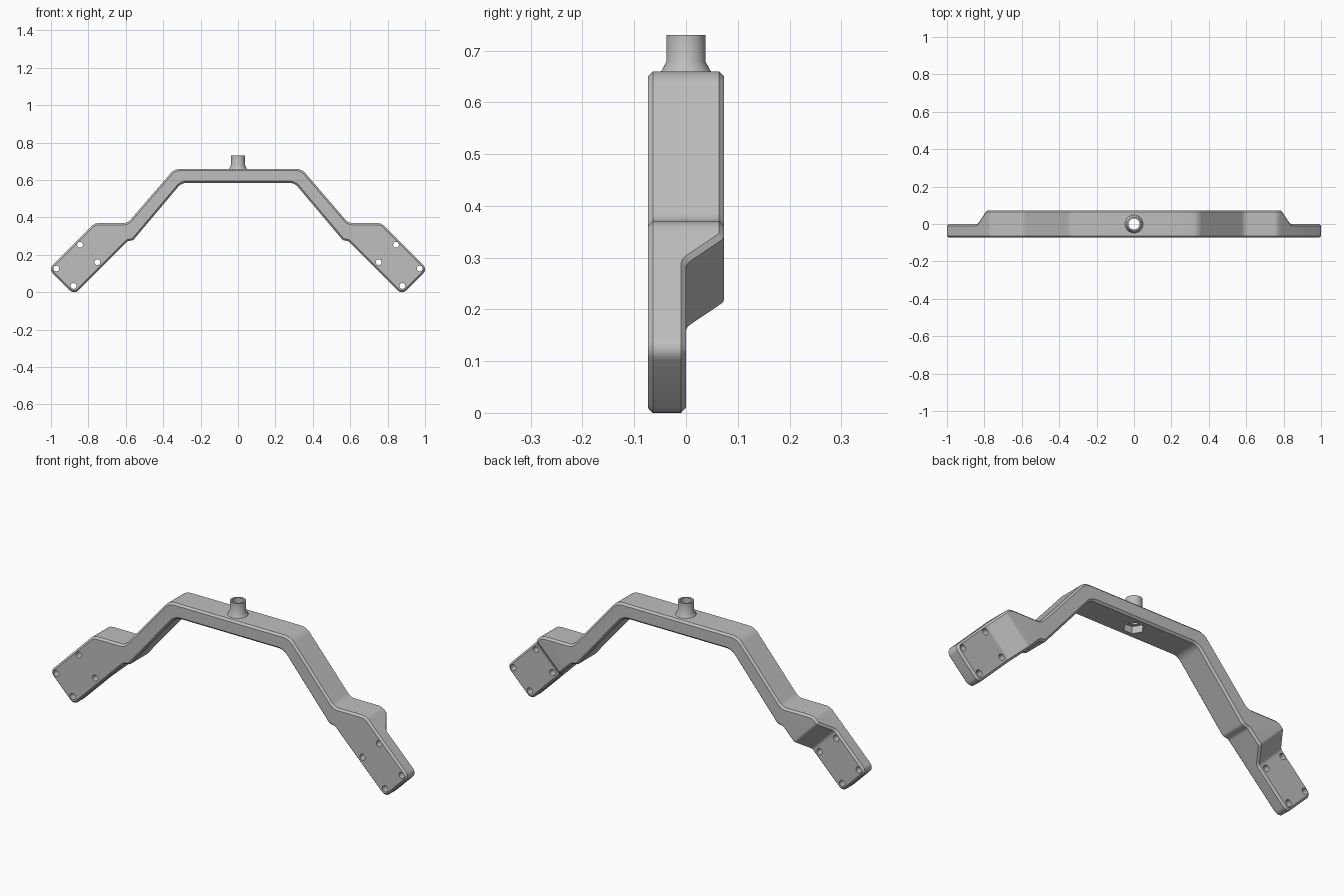
import bpy, bmesh, math
from mathutils import Vector

if "Cube" in bpy.data.objects:
    bpy.data.objects.remove(bpy.data.objects["Cube"], do_unlink=True)

grey = bpy.data.materials.new("plain_grey")
grey.use_nodes = True
grey.diffuse_color = (0.52, 0.52, 0.52, 1)
grey.node_tree.nodes["Principled BSDF"].inputs["Base Color"].default_value = grey.diffuse_color

DEPTH = 0.0735
ROOT = math.sqrt(0.5)


def finish(name, bm):
    bmesh.ops.recalc_face_normals(bm, faces=bm.faces)
    mesh = bpy.data.meshes.new(name)
    bm.to_mesh(mesh)
    bm.free()
    mesh.materials.append(grey)
    ob = bpy.data.objects.new(name, mesh)
    bpy.context.collection.objects.link(ob)
    return ob


def rounded(corners, steps=6):
    """Round each (x, y, radius) corner of a closed outline."""
    out = []
    for i, (x, y, r) in enumerate(corners):
        p = Vector((x, y))
        if r == 0:
            out.append(p)
            continue
        a = (Vector(corners[i - 1][:2]) - p).normalized()
        b = (Vector(corners[(i + 1) % len(corners)][:2]) - p).normalized()
        half = a.angle(b) / 2
        centre = p + (a + b).normalized() * r / math.sin(half)
        start = p + a * r / math.tan(half) - centre
        end = p + b * r / math.tan(half) - centre
        turn = start.angle(end)
        for k in range(steps + 1):
            t = k / steps
            out.append(centre + (start * math.sin((1 - t) * turn)
                                 + end * math.sin(t * turn)) / math.sin(turn))
    return out


def prism(name, outline, low, high, place):
    """Extrude an outline from low to high; place maps (u, v, w) to space."""
    bm = bmesh.new()
    rings = [[bm.verts.new(place(p[0], p[1], w)) for p in outline] for w in (low, high)]
    for ring in rings:
        bm.faces.new(ring)
    n = len(outline)
    for i in range(n):
        j = (i + 1) % n
        bm.faces.new((rings[0][i], rings[0][j], rings[1][j], rings[1][i]))
    return finish(name, bm)


def circle(x, y, r, sides):
    return [(x + r * math.cos(k * math.tau / sides), y + r * math.sin(k * math.tau / sides))
            for k in range(sides)]


def apply(ob, mod):
    bpy.ops.object.select_all(action="DESELECT")
    bpy.context.view_layer.objects.active = ob
    ob.select_set(True)
    bpy.ops.object.modifier_apply(modifier=mod.name)


def cut(ob, cutter):
    cutter.hide_render = True
    mod = ob.modifiers.new("cut", "BOOLEAN")
    mod.operation = "DIFFERENCE"
    mod.solver = "EXACT"
    mod.object = cutter
    apply(ob, mod)
    bpy.data.objects.remove(cutter, do_unlink=True)


def smooth(ob):
    bpy.ops.object.select_all(action="DESELECT")
    bpy.context.view_layer.objects.active = ob
    ob.select_set(True)
    bpy.ops.object.shade_smooth_by_angle(angle=math.radians(30))


# Arched bracket: half outline with corner radii, mirrored across the middle
half = [(0.34, 0.66, 0.07), (0.59, 0.37, 0.05), (0.766, 0.37, 0.05),
        (1.0124, 0.1236, 0.03), (0.8765, -0.0125, 0.03),
        (0.592, 0.272, 0.025), (0.560, 0.279, 0.025), (0.302, 0.585, 0.06)]
outline = rounded(half + [(-x, z, r) for x, z, r in reversed(half)])
bracket = prism("bracket", outline, -DEPTH, DEPTH, lambda x, z, y: (x, y, z))

# Sloped step that thins the back of each foot
step = rounded([(0.387, 0, 0.025), (1, 0, 0), (1, 0.2, 0), (0.27, 0.2, 0),
                (0.27, DEPTH + 0.002, 0), (0.317, DEPTH, 0.02)], 4)
for side in (1, -1):
    cut(bracket, prism("step_cutter", step, 0.5, 0.95,
                       lambda s, y, t: (side * (s + t) * ROOT, y, (t - s) * ROOT)))

# Chamfer around the front and back rims
chamfer = bracket.modifiers.new("chamfer", "BEVEL")
chamfer.width = 0.0095
chamfer.segments = 1
chamfer.limit_method = "ANGLE"
chamfer.angle_limit = math.radians(35)
chamfer.use_clamp_overlap = False
apply(bracket, chamfer)

# Four screw holes in each foot
for side in (1, -1):
    for x, z in ((0.845, 0.254), (0.752, 0.161), (0.972, 0.127), (0.879, 0.034)):
        cut(bracket, prism("hole_cutter", circle(side * x, z, 0.0155, 24), -0.2, 0.2,
                           lambda u, v, w: (u, w, v)))

# Centre bore and hexagonal nut pocket underneath
cut(bracket, prism("bore_cutter", circle(0, 0, 0.029, 40), 0.5, 0.8,
                   lambda u, v, w: (u, v, w)))
cut(bracket, prism("pocket_cutter", circle(0, 0, 0.048, 6), 0.5, 0.62,
                   lambda u, v, w: (u, v, w)))
smooth(bracket)

# Flared hollow post on top
bm = bmesh.new()
profile = [(0.048, 0.66), (0.0375, 0.679), (0.0375, 0.73), (0.029, 0.73), (0.029, 0.66)]
rings = [[bm.verts.new((x, y, z)) for x, y in circle(0, 0, r, 40)] for r, z in profile]
for a, b in zip(rings, rings[1:]):
    for i in range(40):
        j = (i + 1) % 40
        bm.faces.new((a[i], a[j], b[j], b[i]))
smooth(finish("post", bm))
